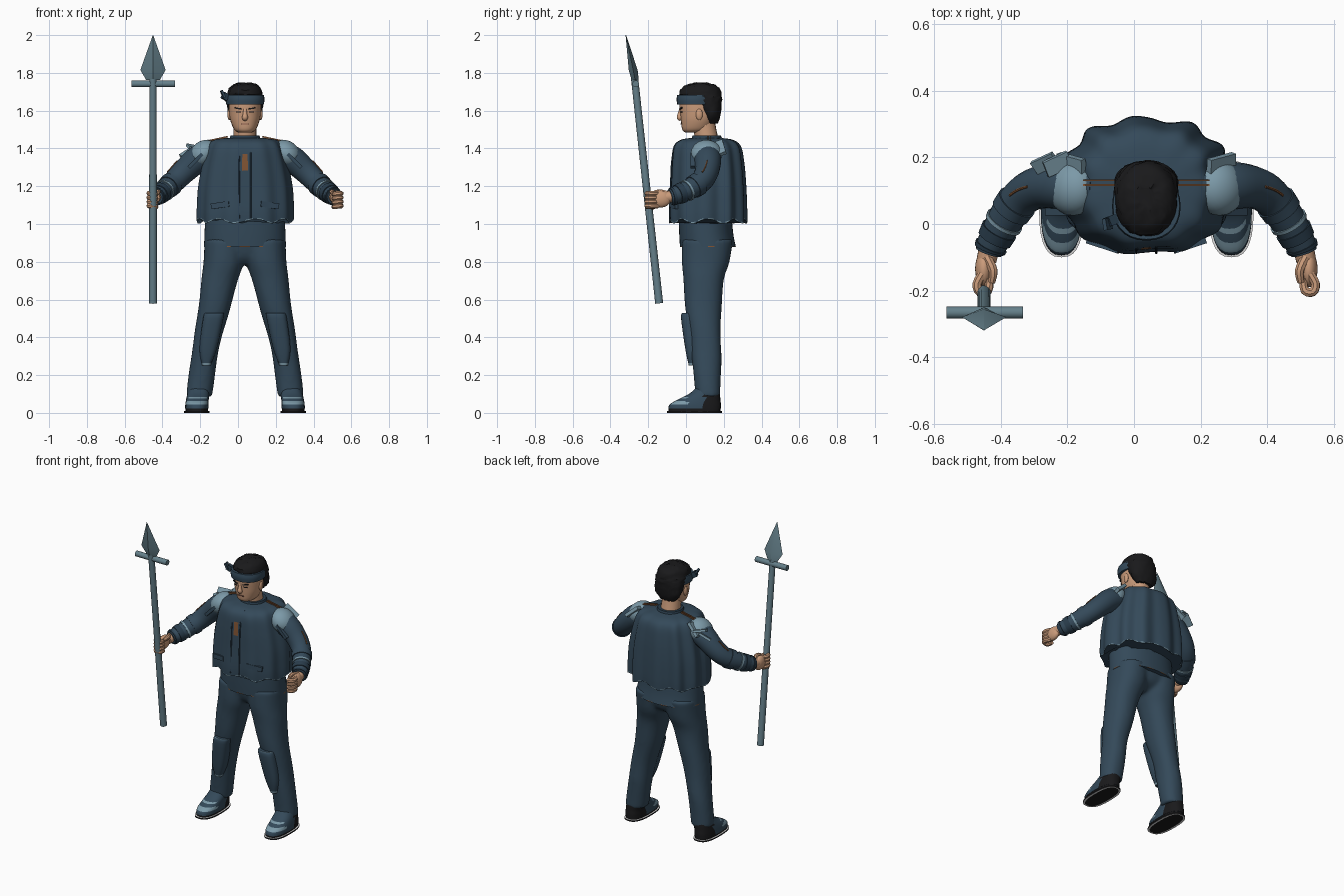
import bpy
import bmesh
import math
import random
from mathutils import Vector, Matrix, Euler

random.seed(4)
default_cube = bpy.data.objects.get("Cube")
if default_cube:
    bpy.data.objects.remove(default_cube, do_unlink=True)

CENTRE = 0.037  # the body stands a little to its left of the origin


def material(name, red, green, blue):
    mat = bpy.data.materials.new(name)
    mat.use_nodes = True
    mat.diffuse_color = (red, green, blue, 1)
    mat.node_tree.nodes["Principled BSDF"].inputs["Base Color"].default_value = (red, green, blue, 1)
    return mat


cloth = material("navy cloth", .034, .067, .101)
dark = material("dark navy cloth", .022, .045, .07)
steel = material("blue grey steel", .13, .215, .255)
pale = material("pale blue plate", .2, .32, .39)
skin = material("tan skin", .6, .335, .2)
lip = material("brown lip", .28, .12, .08)
black = material("black hair and rubber", .01, .01, .011)
white = material("white sole rim", .8, .8, .8)
rust = material("rust stitching", .22, .09, .035)


def finish(name, bm, mats):
    bmesh.ops.recalc_face_normals(bm, faces=bm.faces)
    mesh = bpy.data.meshes.new(name)
    bm.to_mesh(mesh)
    bm.free()
    for mat in mats:
        mesh.materials.append(mat)
    obj = bpy.data.objects.new(name, mesh)
    bpy.context.collection.objects.link(obj)
    return obj


def skin_rings(name, rings, mats, rule=None):
    """Bridge rings of points; rule(centre, row, column) picks a material."""
    bm = bmesh.new()
    rows = [[bm.verts.new(point) for point in ring] for ring in rings]
    count = len(rows[0])
    for row, (low, high) in enumerate(zip(rows, rows[1:])):
        for col in range(count):
            nxt = (col + 1) % count
            face = bm.faces.new((low[col], low[nxt], high[nxt], high[col]))
            if rule:
                face.material_index = rule(face.calc_center_median(), row, col)
    for ring in (rows[0][::-1], rows[-1]):
        bm.faces.new(ring)
    return finish(name, bm, mats)


def spline(keys, steps):
    """Smoothly interpolate a list of key tuples."""
    keys = [Vector(key) for key in keys]
    out = []
    for i in range(len(keys) - 1):
        b, c = keys[i], keys[i + 1]
        a, d = keys[max(i - 1, 0)], keys[min(i + 2, len(keys) - 1)]
        for k in range(steps):
            t = k / steps
            out.append(b + (c - a) * (t / 2) + (a * 2 - b * 5 + c * 4 - d) * (t * t / 2)
                       + (b * 3 - a - c * 3 + d) * (t ** 3 / 2))
    return out + [keys[-1]]


def loft(name, keys, mats, sides=28, power=2.2, steps=4, wave=None, rule=None):
    """Stack level rings; each key is (height, centre x, front y, back y, half width)."""
    rings = []
    path = spline(keys, steps)
    for row, (z, cx, front, back, half) in enumerate(path):
        ring = []
        for col in range(sides):
            angle = math.tau * col / sides
            c, s = math.cos(angle), math.sin(angle)
            scale, lift = wave(angle, row / (len(path) - 1)) if wave else (1, 0)
            x = math.copysign(abs(c) ** (2 / power), c) * half * scale
            y = math.copysign(abs(s) ** (2 / power), s) * (back - front) / 2 * scale
            ring.append((cx + x, (front + back) / 2 + y, z + lift))
        rings.append(ring)
    return skin_rings(name, rings, mats, rule)


def tube(name, keys, mat, sides=16, steps=4):
    """Round tube along a path; each key is (x, y, z, radius)."""
    path = spline(keys, steps)
    points = [Vector(p[:3]) for p in path]
    side = Vector((.3, .2, .9))
    rings = []
    for i, point in enumerate(points):
        along = (points[min(i + 1, len(points) - 1)] - points[max(i - 1, 0)]).normalized()
        side = (side - along * side.dot(along)).normalized()
        other = along.cross(side)
        rings.append([point + (side * math.cos(math.tau * k / sides)
                               + other * math.sin(math.tau * k / sides)) * path[i][3]
                      for k in range(sides)])
    return skin_rings(name, rings, [mat])


def solid(name, kind, place, size, mat, turn=(0, 0, 0)):
    bm = bmesh.new()
    matrix = Matrix.LocRotScale(Vector(place), Euler([math.radians(a) for a in turn]), Vector(size))
    if kind == "ball":
        bmesh.ops.create_uvsphere(bm, u_segments=24, v_segments=14, radius=1, matrix=matrix)
    else:
        bmesh.ops.create_cube(bm, size=1, matrix=matrix)
    return finish(name, bm, [mat])


# Seat of the trousers; the legs are blended into it below
trousers = [loft("trousers", [(.785, CENTRE, .04, .16, .05), (.83, CENTRE, .005, .22, .16),
                              (.92, CENTRE, -.018, .245, .2)], [cloth])]

# Legs, knee guards, shoes, arms and hands, once for each side
for label, s in (("left", 1), ("right", -1)):
    def out(keys):
        return [(k[0], CENTRE + s * k[1], *k[2:]) for k in keys]

    def reach(keys):
        return [(CENTRE + s * k[0], *k[1:]) for k in keys]

    trousers.append(loft(label + "_trouser_leg", out([
        (.085, .243, .048, .182, .068), (.25, .222, .035, .187, .07), (.4, .197, .018, .184, .073),
        (.55, .163, -.003, .188, .085), (.7, .135, -.014, .2, .096), (.8, .113, -.022, .23, .107),
        (.92, .107, -.022, .25, .107)]), [cloth], steps=6,
        wave=lambda a, t: (1 + .025 * math.sin(a * 2 + t * 20) * (1 - t), 0)))
    loft(label + "_knee_guard", out([
        (.25, .205, .015, .08, .022), (.34, .195, -.004, .08, .046), (.5, .168, -.026, .07, .054),
        (.53, .16, -.02, .07, .05)]), [cloth, pale], power=2.8,
        rule=lambda c, row, col: int(row in (0, 11)))

    # Shoes: flat black tread with a white welt, then the upper
    sole = [(0, .255, -.09, .18, .054), (0, .255, -.1, .19, .067), (.009, .255, -.1, .19, .067),
            (.011, .255, -.092, .182, .059), (.024, .255, -.092, .182, .06)]
    loft(label + "_shoe_sole", out(sole), [black, white], power=2.6, steps=1,
         rule=lambda c, row, col: int(row in (0, 2)))
    loft(label + "_shoe_upper", out([
        (.022, .255, -.094, .185, .062), (.045, .254, -.086, .185, .062), (.07, .252, -.045, .182, .06),
        (.1, .247, .015, .18, .058), (.13, .243, .05, .175, .052)]), [cloth, black, pale], power=2.5,
        rule=lambda c, row, col: 1 if c.y > .095 else 2 if c.y < .01 and row in (4, 5, 6, 9) else 0)

    arm = [(.15, .11, 1.38, .066), (.245, .115, 1.345, .072), (.32, .11, 1.28, .064),
           (.375, .08, 1.225, .059), (.425, .01, 1.18, .054), (.463, -.06, 1.15, .046),
           (.473, -.085, 1.143, .04)]
    tube(label + "_sleeve", reach(arm), cloth, sides=20)
    fine = spline(arm, 8)
    for band, start, length, mat in (("elbow_band", 26, 4, cloth), ("pale_band", 32, 2, pale),
                                     ("forearm_band", 35, 4, dark), ("cuff", 41, 4, dark)):
        tube(label + "_" + band, reach([(*p[:3], p[3] + .005) for p in fine[start:start + length]]),
             mat, sides=20, steps=1)
    tube(label + "_sleeve_stitching", reach([(p[0] + p[3] * .7, p[1], p[2] + p[3] * .73, .004)
                                             for p in fine[15:24]]), rust, sides=6, steps=1)

    # Shoulder armour
    solid(label + "_shoulder_cap", "ball", (CENTRE + s * .22, .108, 1.372), (.082, .083, .066),
          pale, (0, s * 42, 0))
    solid(label + "_shoulder_strap", "box", (CENTRE + s * .262, .04, 1.335), (.1, .03, .02),
          cloth, (0, s * 45, 0))
    solid(label + "_shoulder_flap", "box", (CENTRE + s * .225, .175, 1.4), (.1, .06, .02),
          pale, (25, s * 40, s * 15))

    # Hand: palm, curled fingers and thumb
    tube(label + "_wrist", reach([(.469, -.06, 1.148, .032), (.48, -.11, 1.14, .03)]), skin)
    solid(label + "_palm", "ball", (CENTRE + s * .488, -.135, 1.132), (.026, .055, .045), skin)
    for i in range(4):
        z = 1.162 - i * .022
        tube(label + "_finger_" + "abcd"[i], reach([
            (.492, -.15, z, .014), (.508, -.18, z, .014), (.5, -.204, z, .014),
            (.476, -.2, z - .004, .014), (.47, -.165, z - .006, .012)]), skin, sides=8, steps=3)
    tube(label + "_thumb", reach([(.478, -.1, 1.16, .015), (.46, -.14, 1.17, .014),
                                  (.464, -.175, 1.163, .011)]), skin, sides=8)

# Scraps of cloth tied at the right shoulder
for i, tilt in enumerate((-30, 10)):
    solid("right_shoulder_scrap_" + "ab"[i], "box", (-.265 + i * .035, .18, 1.375 + i * .03),
          (.08, .05, .015), pale, (20, tilt, 25))

# Blend legs and seat into one pair of trousers
bpy.ops.object.select_all(action="DESELECT")
for part in trousers:
    part.select_set(True)
bpy.context.view_layer.objects.active = trousers[0]
bpy.ops.object.join()
remesh = trousers[0].modifiers.new("blend", "REMESH")
remesh.mode = "VOXEL"
remesh.voxel_size = .011
remesh.use_smooth_shade = True
trousers[0].modifiers.new("soften", "SMOOTH").iterations = 8

loft("jacket_skirt", [(.878, CENTRE, -.032, .264, .217), (.95, CENTRE, -.036, .25, .214),
                      (1.06, CENTRE, -.04, .24, .21)], [cloth, rust], sides=60, steps=9,
     rule=lambda c, row, col: int(row == 0 and col % 4 < 2))


# Vest with hanging folds, scalloped hem and a torn patch
def folds(angle, t):
    depth = (.045 if math.sin(angle) > 0 else .025) * (1 - t * .5)
    return 1 + depth * math.cos(angle * 11 + .6) - depth, .012 * math.cos(angle * 9) * (1 - t) ** 4


def vest_colour(centre, row, col):
    if row == 0 and col % 5 < 3:
        return 1
    torn = abs(centre.x - CENTRE) < .012 and centre.y < 0 and 1.28 < centre.z < 1.37
    return 2 if torn else 0


loft("vest", [(1.015, CENTRE, -.092, .325, .26), (1.08, CENTRE, -.093, .325, .26),
              (1.2, CENTRE, -.086, .32, .252), (1.32, CENTRE, -.08, .31, .228),
              (1.41, CENTRE, -.068, .292, .2), (1.445, CENTRE, -.03, .25, .165),
              (1.456, CENTRE, .03, .18, .09)],
     [cloth, pale, rust], sides=160, power=2.4, steps=6, wave=folds, rule=vest_colour)
loft("collar", [(1.43, CENTRE, .02, .2, .09), (1.468, CENTRE, .035, .185, .076)], [dark], steps=2)
for label, s in (("left", 1), ("right", -1)):
    tube(label + "_placket_edge", [(CENTRE + s * .03, -.086, 1.03, .004),
                                   (CENTRE + s * .03, -.081, 1.2, .004),
                                   (CENTRE + s * .03, -.071, 1.36, .004),
                                   (CENTRE + s * .034, -.03, 1.44, .004)], dark, sides=8)
    solid(label + "_pocket_flap", "box", (CENTRE + s * .13, -.064, 1.1), (.1, .02, .03),
          cloth, (0, s * 8, s * 18))
    for i in range(2):
        solid(label + "_shoulder_seam_" + "ab"[i], "box", (CENTRE + s * .14, .117 + i * .014, 1.452),
              (.1, .005, .008), rust, (0, s * 12, 0))

# Head, face and ears
tube("neck", [(CENTRE, .115, 1.42, .062), (CENTRE, .1, 1.5, .06), (CENTRE, .09, 1.56, .06)], skin)
loft("head", [(1.485, CENTRE, -.005, .08, .035), (1.5, CENTRE, -.02, .12, .057),
              (1.54, CENTRE, -.026, .15, .075), (1.58, CENTRE, -.03, .165, .083),
              (1.64, CENTRE, -.035, .17, .086), (1.69, CENTRE, -.02, .17, .084),
              (1.72, CENTRE, .01, .15, .06)], [skin])
tube("nose", [(CENTRE, -.026, 1.61, .009), (CENTRE, -.032, 1.585, .011),
              (CENTRE, -.033, 1.564, .016), (CENTRE, -.024, 1.555, .012)], skin, sides=10)
solid("mouth", "box", (CENTRE, -.0255, 1.53), (.042, .008, .006), lip)
for label, s in (("left", 1), ("right", -1)):
    solid(label + "_brow", "box", (CENTRE + s * .037, -.027, 1.612), (.038, .008, .007),
          black, (0, s * -10, s * 17))
    solid(label + "_eye", "box", (CENTRE + s * .036, -.025, 1.594), (.024, .008, .005),
          black, (0, 0, s * 17))
    solid(label + "_ear", "ball", (CENTRE + s * .083, .07, 1.58), (.01, .018, .03), skin)

# Hair and headband
loft("hair", [(1.53, CENTRE, .11, .168, .055), (1.57, CENTRE, .09, .182, .088),
              (1.62, CENTRE, .055, .188, .094), (1.66, CENTRE, .02, .19, .096),
              (1.68, CENTRE, -.035, .188, .094), (1.715, CENTRE, -.024, .176, .083),
              (1.735, CENTRE, .012, .145, .06), (1.743, CENTRE, .05, .11, .025)],
     [black], sides=36, steps=3, wave=lambda a, t: (random.uniform(.96, 1.03), random.uniform(0, .008)))
loft("headband", [(1.632, CENTRE, -.046, .155, .1), (1.66, CENTRE, -.05, .155, .103),
                  (1.684, CENTRE, -.046, .155, .1)], [cloth], steps=3)
solid("headband_knot", "box", (-.068, .01, 1.675), (.03, .03, .035), dark, (0, 30, 20))
solid("headband_tail", "box", (-.08, .0, 1.688), (.012, .035, .04), cloth, (0, -25, 10))

# Spear
tube("spear_shaft", [(-.45, -.142, .58, .021), (-.45, -.272, 1.77, .019)], steel, steps=1)
tube("spear_crossbar", [(-.563, -.266, 1.742, .018), (-.333, -.266, 1.742, .018)], steel, steps=1)
loft("spear_blade", [(1.762, -.45, -.288, -.25, .036), (1.815, -.45, -.303, -.256, .067),
                     (2, -.45, -.32, -.317, .001)], [steel], sides=4, power=2, steps=1)

# Smooth shading with crisp edges
for obj in bpy.context.collection.objects:
    if obj.type == "MESH":
        obj.select_set(True)
        bpy.context.view_layer.objects.active = obj
bpy.ops.object.shade_smooth_by_angle(angle=math.radians(40))
